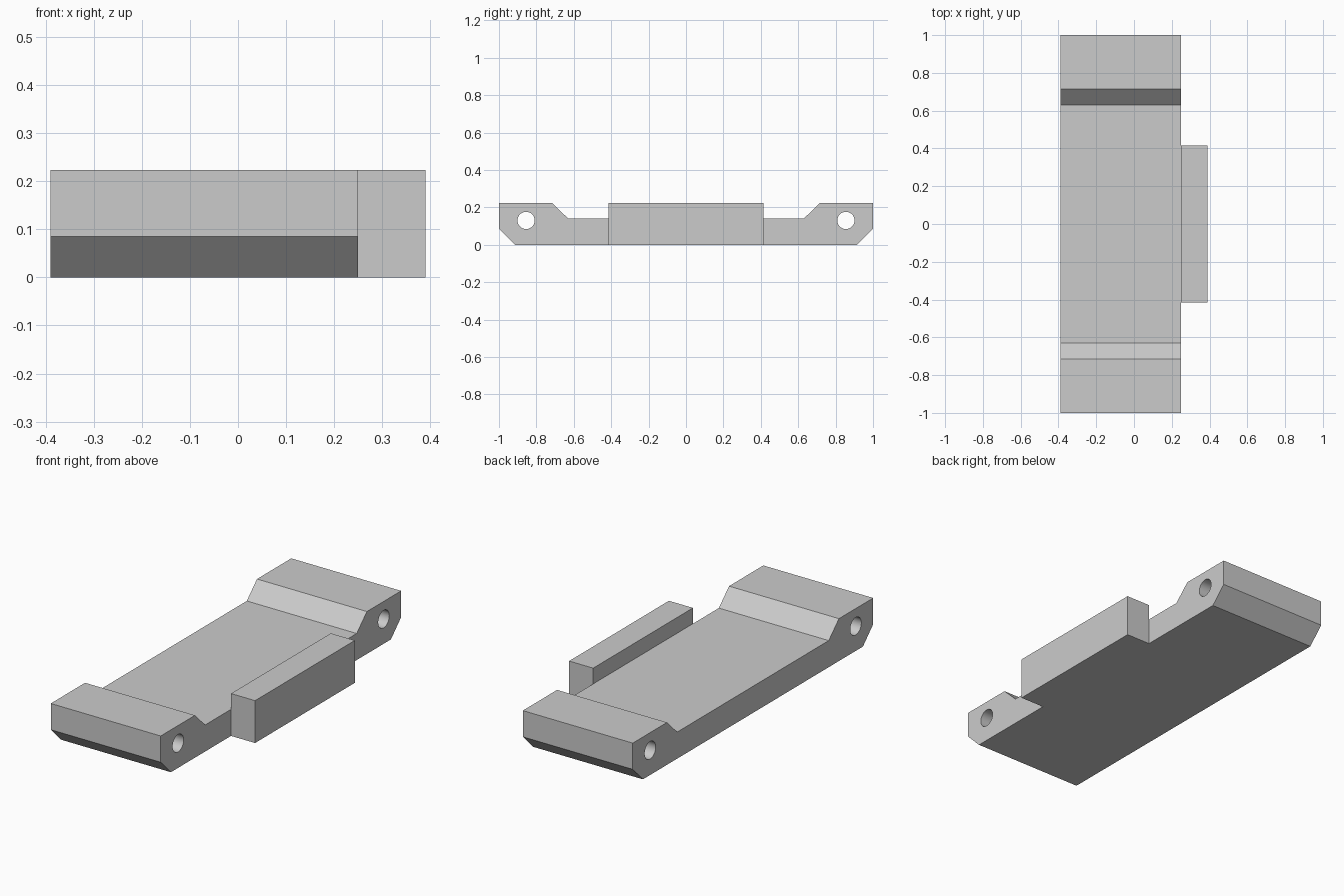
import bpy
import bmesh
import math
from mathutils import Matrix

cube = bpy.data.objects.get("Cube")
if cube:
    bpy.data.objects.remove(cube, do_unlink=True)

HEIGHT = 0.223
DECK = 0.14
CHAMFER = 0.085
X_MIN, X_SIDE, X_MAX = -0.39, 0.25, 0.39

grey = bpy.data.materials.new("plain grey")
grey.use_nodes = True
colour = (0.6, 0.6, 0.6, 1)
grey.diffuse_color = colour
grey.node_tree.nodes["Principled BSDF"].inputs["Base Color"].default_value = colour


def add_object(name, bm):
    bmesh.ops.recalc_face_normals(bm, faces=bm.faces[:])
    mesh = bpy.data.meshes.new(name)
    bm.to_mesh(mesh)
    bm.free()
    mesh.materials.append(grey)
    obj = bpy.data.objects.new(name, mesh)
    bpy.context.collection.objects.link(obj)
    return obj


def extrude_profile(name, profile, x0, x1):
    """Extrude a (y, z) outline along x."""
    bm = bmesh.new()
    face = bm.faces.new([bm.verts.new((x0, y, z)) for y, z in profile])
    result = bmesh.ops.extrude_face_region(bm, geom=[face])
    moved = [v for v in result["geom"] if isinstance(v, bmesh.types.BMVert)]
    bmesh.ops.translate(bm, vec=(x1 - x0, 0, 0), verts=moved)
    return add_object(name, bm)


# Base plate with raised, chamfered ends: half outline mirrored in y
half = [(1 - CHAMFER, 0), (1, CHAMFER), (1, HEIGHT), (0.715, HEIGHT), (0.63, DECK)]
outline = half + [(-y, z) for y, z in reversed(half)]
base = extrude_profile("base_plate", outline, X_MIN, X_SIDE)

# Pin holes through both raised ends
for y in (-0.855, 0.855):
    bm = bmesh.new()
    bmesh.ops.create_cone(bm, cap_ends=True, segments=48, radius1=0.046, radius2=0.046,
                          depth=2, matrix=Matrix.Translation((0, y, 0.13))
                          @ Matrix.Rotation(math.pi / 2, 4, "Y"))
    cutter = add_object("hole_cutter", bm)
    cutter.hide_render = True
    cut = base.modifiers.new("pin_hole", "BOOLEAN")
    cut.operation = "DIFFERENCE"
    cut.solver = "EXACT"
    cut.object = cutter
    bpy.context.view_layer.objects.active = base
    bpy.ops.object.modifier_apply(modifier=cut.name)
    bpy.data.objects.remove(cutter, do_unlink=True)

# Upright block along one side
side = [(-0.415, 0), (0.415, 0), (0.415, HEIGHT), (-0.415, HEIGHT)]
extrude_profile("side_block", side, X_SIDE, X_MAX)

# Smooth hole walls, keep all other edges crisp
bpy.ops.object.select_all(action="DESELECT")
base.select_set(True)
bpy.context.view_layer.objects.active = base
bpy.ops.object.shade_smooth_by_angle(angle=math.radians(30))
